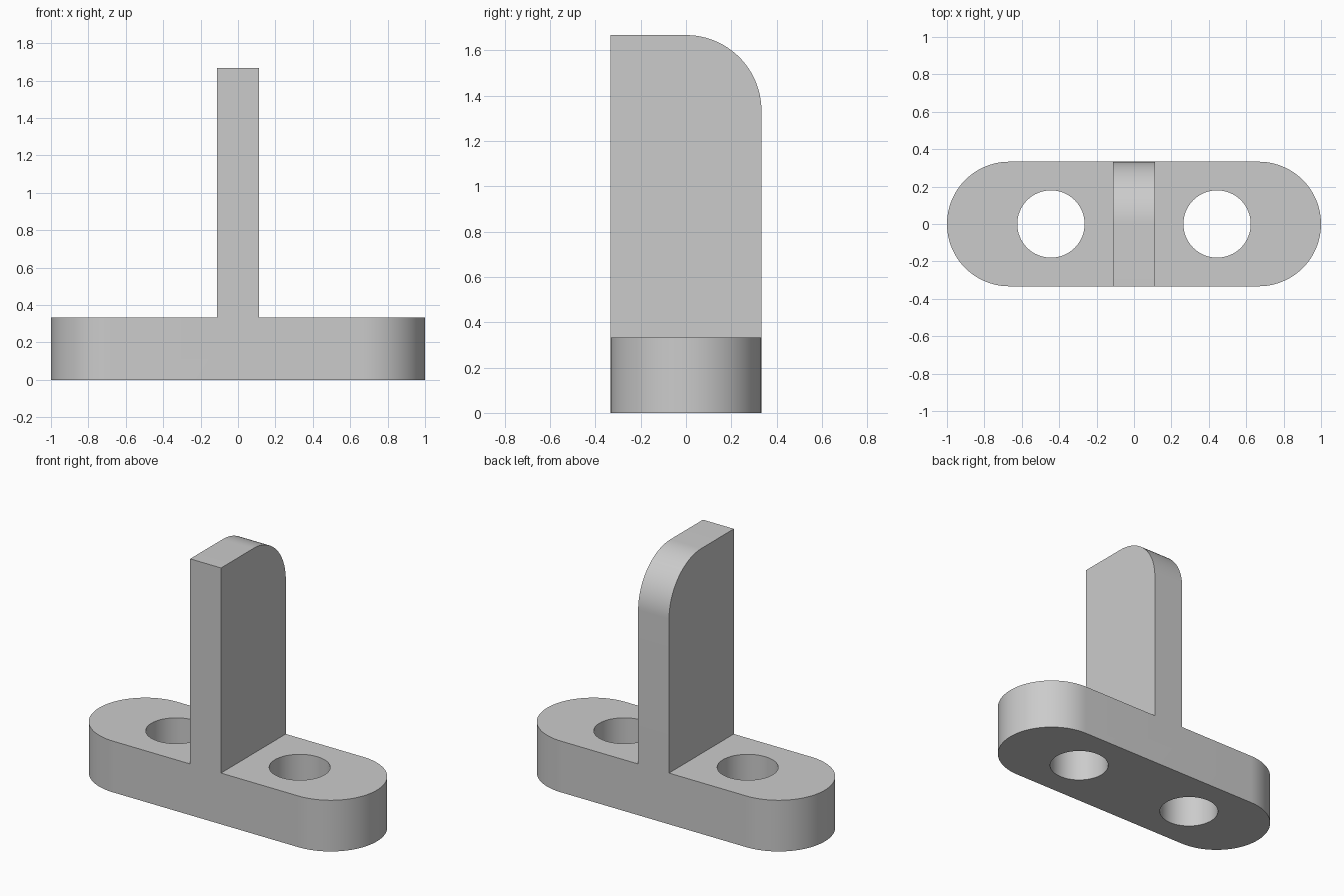
import bpy
import bmesh
from math import cos, sin, pi, radians
from mathutils import Vector

HALF_W = 0.333      # half depth, also the end radius
BASE_H = 0.333
RIB_HALF = 0.111
TOP = 1.667
HOLE_X, HOLE_R = 0.444, 0.18

cube = bpy.data.objects.get("Cube")
if cube:
    bpy.data.objects.remove(cube, do_unlink=True)

grey = bpy.data.materials.new("plain grey")
grey.use_nodes = True
colour = (0.6, 0.6, 0.6, 1)
grey.diffuse_color = colour
grey.node_tree.nodes["Principled BSDF"].inputs["Base Color"].default_value = colour


def arc(cx, cy, r, start, end, steps):
    """Points along an arc, angles in degrees."""
    angles = [radians(start + (end - start) * i / steps) for i in range(steps + 1)]
    return [(cx + r * cos(a), cy + r * sin(a)) for a in angles]


def prism(name, points, sweep):
    """Extrude a closed outline of 3D points along a vector."""
    bm = bmesh.new()
    face = bm.faces.new([bm.verts.new(p) for p in points])
    result = bmesh.ops.extrude_face_region(bm, geom=[face], use_keep_orig=True)
    moved = [g for g in result["geom"] if isinstance(g, bmesh.types.BMVert)]
    bmesh.ops.translate(bm, verts=moved, vec=Vector(sweep))
    bmesh.ops.recalc_face_normals(bm, faces=bm.faces)
    mesh = bpy.data.meshes.new(name)
    bm.to_mesh(mesh)
    bm.free()
    mesh.materials.append(grey)
    obj = bpy.data.objects.new(name, mesh)
    bpy.context.collection.objects.link(obj)
    return obj


def combine(target, other, operation):
    """Apply a boolean and discard the helper object."""
    mod = target.modifiers.new(operation.title(), "BOOLEAN")
    mod.operation, mod.solver, mod.object = operation, "EXACT", other
    bpy.ops.object.select_all(action="DESELECT")
    bpy.context.view_layer.objects.active = target
    target.select_set(True)
    bpy.ops.object.modifier_apply(modifier=mod.name)
    bpy.data.objects.remove(other, do_unlink=True)


# Base plate with round ends
cx = 1 - HALF_W
outline = arc(cx, 0, HALF_W, -90, 90, 48) + arc(-cx, 0, HALF_W, 90, 270, 48)
bracket = prism("bracket", [(x, y, 0) for x, y in outline], (0, 0, BASE_H))

# Upright rib, rounded at the top back corner
profile = [(-HALF_W, BASE_H / 2), (HALF_W, BASE_H / 2)]
profile += arc(0, TOP - HALF_W, HALF_W, 0, 90, 24) + [(-HALF_W, TOP)]
rib = prism("upright_rib", [(-RIB_HALF, y, z) for y, z in profile], (2 * RIB_HALF, 0, 0))
combine(bracket, rib, "UNION")

# Bolt holes
for side in (-1, 1):
    circle = arc(side * HOLE_X, 0, HOLE_R, 0, 360, 64)[:-1]
    cutter = prism("hole_cutter", [(x, y, -0.1) for x, y in circle], (0, 0, BASE_H + 0.2))
    cutter.hide_render = True
    combine(bracket, cutter, "DIFFERENCE")

bpy.ops.object.shade_smooth_by_angle(angle=radians(30))
